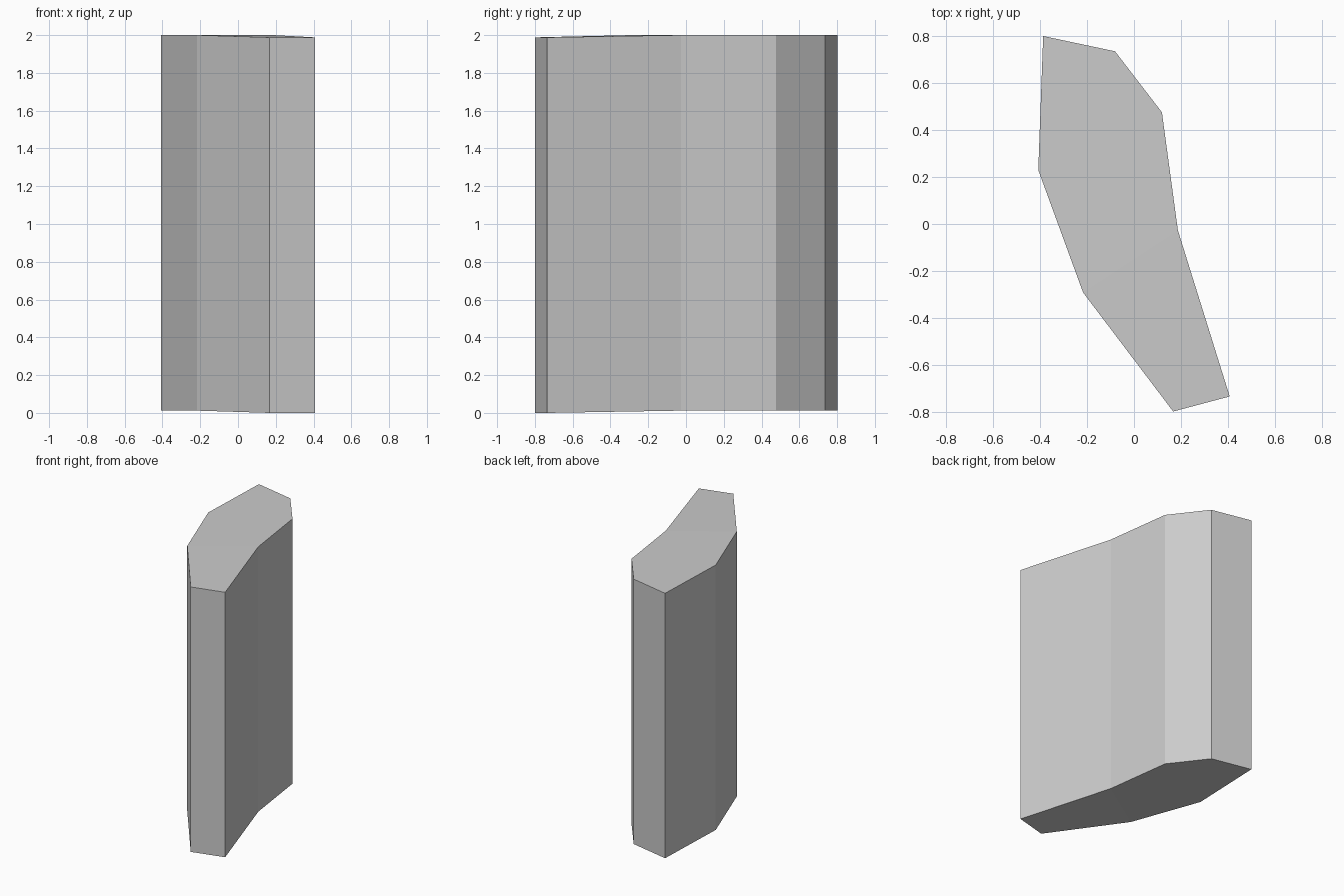
import bpy, bmesh

if "Cube" in bpy.data.objects:
    bpy.data.objects.remove(bpy.data.objects["Cube"])

# Plan outline (x, y) and the small drop of the narrow end
outline = [(-0.387, 0.801), (-0.081, 0.736), (0.119, 0.476), (0.187, -0.027),
           (0.408, -0.735), (0.167, -0.799), (-0.217, -0.292), (-0.408, 0.23)]
drop = 0.012
narrow_end = (4, 5)
n = len(outline)

bm = bmesh.new()


def ring(z):
    return [bm.verts.new((x, y, z - (drop if i in narrow_end else 0)))
            for i, (x, y) in enumerate(outline)]


bottom, top = ring(drop), ring(2.0)

# Side walls
for i in range(n):
    j = (i + 1) % n
    bm.faces.new((bottom[i], bottom[j], top[j], top[i]))

# Caps, folded where the narrow end dips
for r in (bottom, top):
    bm.faces.new([r[i] for i in (0, 1, 2, 3, 6, 7)])
    bm.faces.new([r[i] for i in (3, 4, 5, 6)])

bmesh.ops.recalc_face_normals(bm, faces=bm.faces)
mesh = bpy.data.meshes.new("curved_pillar")
bm.to_mesh(mesh)
bm.free()
pillar = bpy.data.objects.new("curved_pillar", mesh)
bpy.context.collection.objects.link(pillar)
